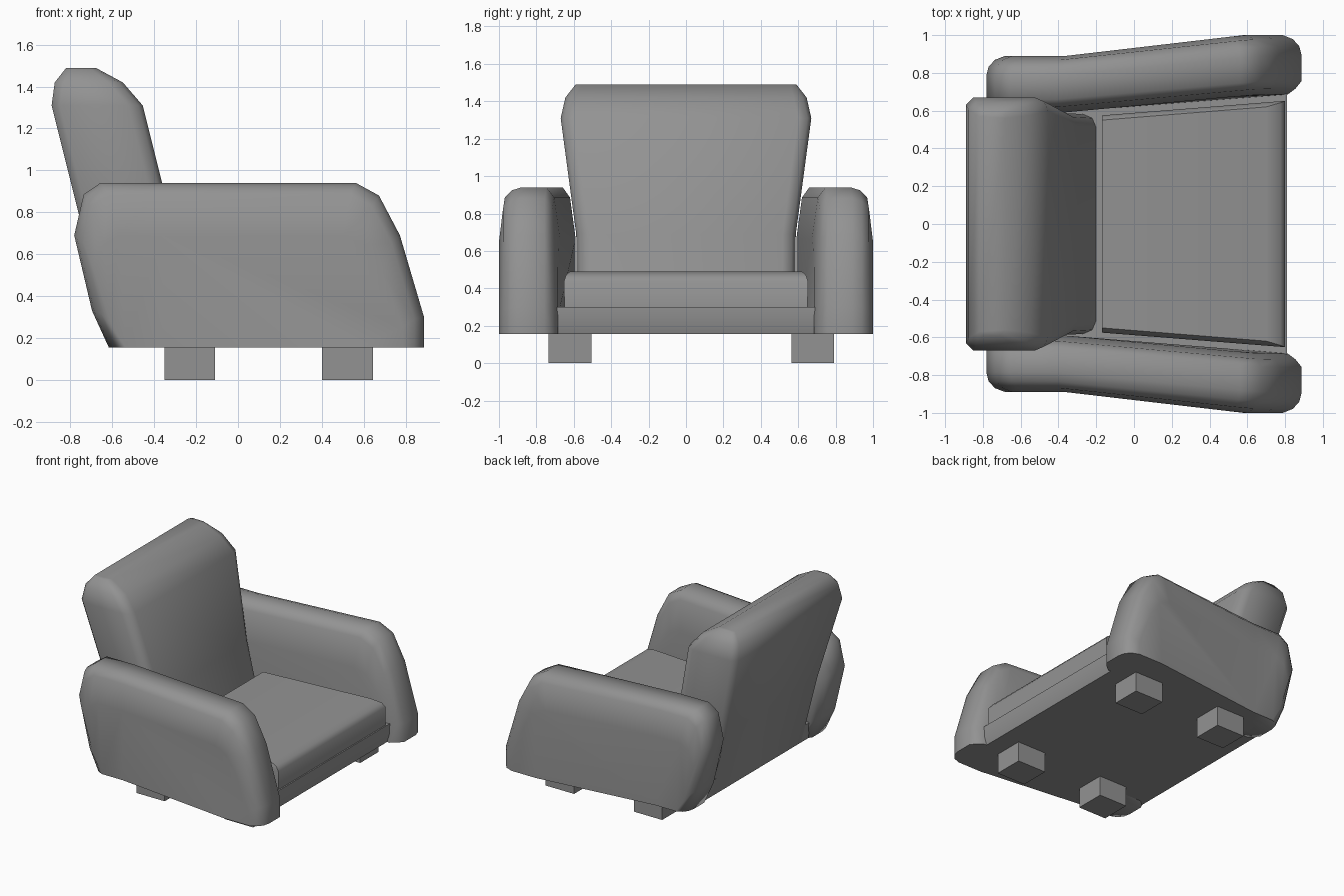
import bpy, bmesh

if "Cube" in bpy.data.objects:
    bpy.data.objects.remove(bpy.data.objects["Cube"])

# Dark grey upholstery
grey = bpy.data.materials.new("dark_grey")
grey.diffuse_color = (0.29, 0.29, 0.29, 1)
grey.use_nodes = True
grey.node_tree.nodes["Principled BSDF"].inputs["Base Color"].default_value = grey.diffuse_color


def loft(name, rings, angle=0.7):
    """Skin a list of equal-length closed rings and cap both ends."""
    bm = bmesh.new()
    loops = [[bm.verts.new(p) for p in ring] for ring in rings]
    n = len(loops[0])
    for a, b in zip(loops, loops[1:]):
        for i in range(n):
            j = (i + 1) % n
            bm.faces.new((a[i], a[j], b[j], b[i]))
    caps = [bm.faces.new(loops[0]), bm.faces.new(loops[-1])]
    bmesh.ops.triangulate(bm, faces=caps)
    bmesh.ops.recalc_face_normals(bm, faces=bm.faces)
    me = bpy.data.meshes.new(name)
    bm.to_mesh(me)
    bm.free()
    me.materials.append(grey)
    ob = bpy.data.objects.new(name, me)
    bpy.context.collection.objects.link(ob)
    bpy.ops.object.select_all(action='DESELECT')
    bpy.context.view_layer.objects.active = ob
    ob.select_set(True)
    bpy.ops.object.shade_smooth_by_angle(angle=angle)
    return ob


def lerp_clamp(v, v0, v1, a, b):
    t = min(1, max(0, (v - v0) / (v1 - v0)))
    return a + (b - a) * t


# Armrests: side profile swept across the thickness, flaring toward the front
arm_profile = [(-0.62, 0.155), (-0.42, 0.155), (0.65, 0.155), (0.885, 0.155),
               (0.885, 0.30), (0.77, 0.69), (0.67, 0.88), (0.56, 0.94),
               (-0.42, 0.94), (-0.66, 0.94), (-0.74, 0.885), (-0.785, 0.69),
               (-0.70, 0.33)]
# (fraction across thickness, x scale, z scale)
arm_layers = [(0, 0.91, 0.65), (0.10, 0.96, 0.93), (0.23, 1, 1), (0.65, 1, 1),
              (0.81, 0.985, 0.98), (0.93, 0.945, 0.93), (1, 0.88, 0.68)]
for side, label in ((1, "left"), (-1, "right")):
    rings = []
    for u, kx, kz in arm_layers:
        ring = []
        for x, z in arm_profile:
            inner = lerp_clamp(x, -0.42, 0.70, 0.59, 0.685)
            outer = lerp_clamp(x, -0.42, 0.65, 0.89, 1.0)
            ring.append((0.053 + (x - 0.05) * kx,
                         side * (inner + (outer - inner) * u),
                         0.155 + (z - 0.155) * kz))
        rings.append(ring)
    loft("armrest_" + label, rings, 1.25)

# Backrest: horizontal slices (z, back x, front x, half width), rounded corners
back_slices = [(0.16, -0.602, -0.165, 0.58), (0.69, -0.735, -0.30, 0.587),
               (1.31, -0.89, -0.455, 0.67), (1.42, -0.875, -0.55, 0.645),
               (1.49, -0.82, -0.68, 0.59)]
rings = []
for z, xb, xf, w in back_slices:
    cb, cf = (0.04, 0.07) if z < 1.45 else (0.02, 0.03)
    half = [(xb, w - cb), (xb + cb, w), (xf - cf, w),
            (xf - 0.3 * cf, w - 0.3 * cf), (xf, w - cf)]
    rings.append([(x, y, z) for x, y in half] +
                 [(x, -y, z) for x, y in reversed(half)])
loft("backrest", rings, 1.25)


def trapezoid(xb, xf, wb, wf, z):
    return [(xb, -wb, z), (xf, -wf, z), (xf, wf, z), (xb, wb, z)]


# Seat cushion
loft("seat_cushion", [trapezoid(-0.17, 0.80, 0.575, 0.65, 0.28),
                      trapezoid(-0.17, 0.80, 0.575, 0.652, 0.44),
                      trapezoid(-0.17, 0.775, 0.565, 0.642, 0.47),
                      trapezoid(-0.17, 0.70, 0.55, 0.62, 0.49)])

# Base frame
loft("base", [trapezoid(-0.60, 0.79, 0.64, 0.70, 0.155),
              trapezoid(-0.617, 0.81, 0.64, 0.70, 0.22),
              trapezoid(-0.637, 0.81, 0.62, 0.69, 0.30)])

# Block legs
for x0, x1 in ((-0.35, -0.11), (0.40, 0.645)):
    for y0, y1 in ((-0.735, -0.505), (0.565, 0.79)):
        loft("leg", [[(x0, y0, z), (x1, y0, z), (x1, y1, z), (x0, y1, z)]
                     for z in (0, 0.17)])
